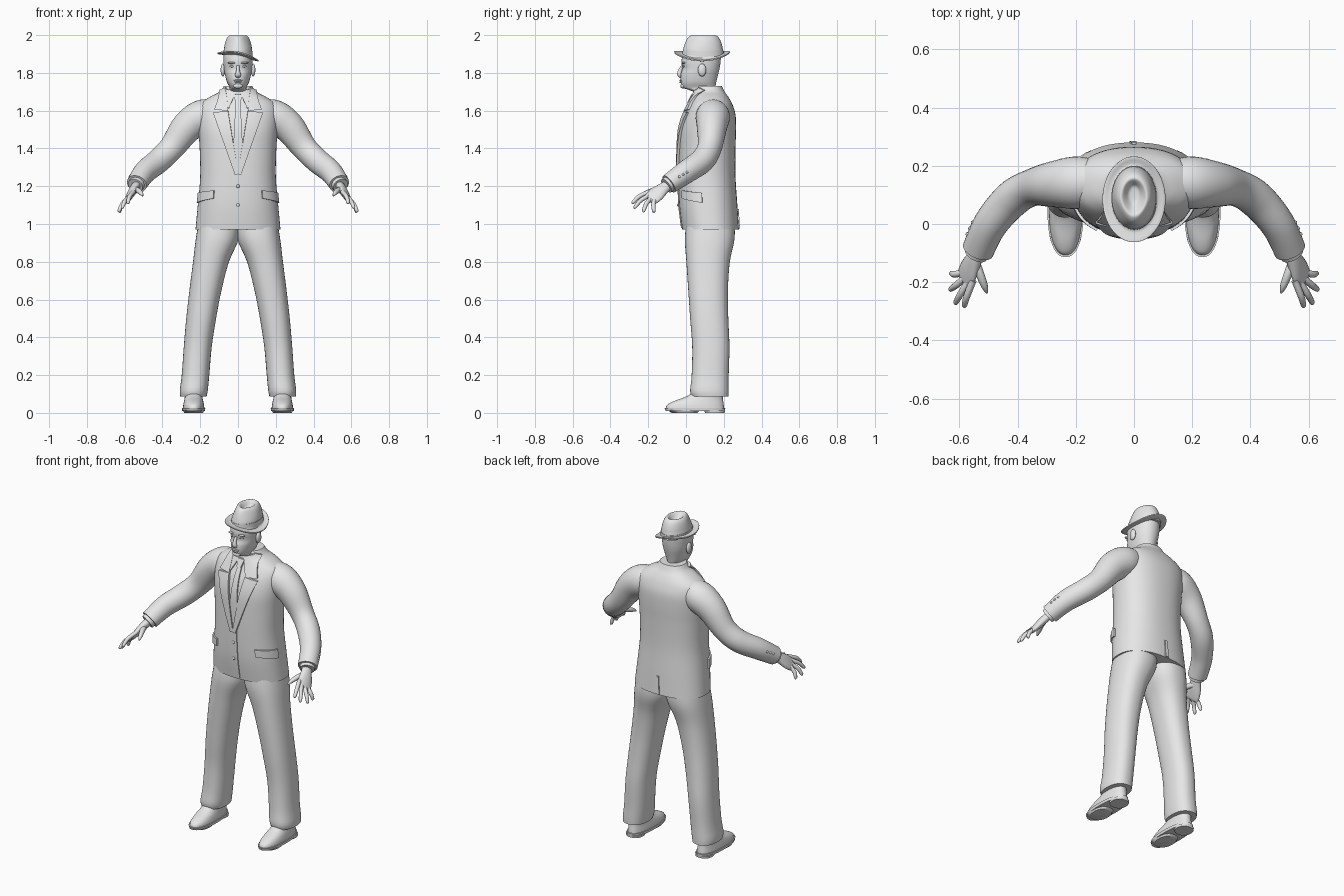
import bpy, bmesh, math
from mathutils import Vector

if "Cube" in bpy.data.objects:
    bpy.data.objects.remove(bpy.data.objects["Cube"])

grey = bpy.data.materials.new("plain_grey")
grey.diffuse_color = (0.8, 0.8, 0.8, 1)
grey.use_nodes = True
grey.node_tree.nodes["Principled BSDF"].inputs["Base Color"].default_value = grey.diffuse_color
P = 2.3   # roundness of the body cross-sections


def finish(name, bm, angle=45):
    bmesh.ops.recalc_face_normals(bm, faces=bm.faces)
    me = bpy.data.meshes.new(name)
    bm.to_mesh(me)
    bm.free()
    ob = bpy.data.objects.new(name, me)
    bpy.context.collection.objects.link(ob)
    me.materials.append(grey)
    bpy.ops.object.select_all(action='DESELECT')
    ob.select_set(True)
    bpy.context.view_layer.objects.active = ob
    bpy.ops.object.shade_smooth_by_angle(angle=math.radians(angle))
    return ob


def spline(rows, steps):
    """Catmull-Rom through rows of numbers."""
    out = []
    for i in range(len(rows) - 1):
        a, b, c, d = (rows[max(0, min(len(rows) - 1, i + k))] for k in (-1, 0, 1, 2))
        for j in range(steps):
            t = j / steps
            out.append([0.5 * (2*q + (r-p)*t + (2*p-5*q+4*r-s)*t*t + (3*q-p-3*r+s)*t**3)
                        for p, q, r, s in zip(a, b, c, d)])
    return out + [list(rows[-1])]


def skin(name, rings, angle=45):
    """Bridge rings of points and cap both ends."""
    bm = bmesh.new()
    vs = [[bm.verts.new(p) for p in r] for r in rings]
    n = len(vs[0])
    for a, b in zip(vs, vs[1:]):
        for i in range(n):
            bm.faces.new((a[i], a[(i+1) % n], b[(i+1) % n], b[i]))
    bm.faces.new(vs[0])
    bm.faces.new(vs[-1])
    return finish(name, bm, angle)


def power(v, e):
    return math.copysign(abs(v) ** e, v)


def loft(name, rows, s=1, steps=4, n=40, p=P, warp=None, angle=45):
    """Horizontal sections: (z, x centre, x radius, y front, y back)."""
    rings = []
    for z, cx, rx, yf, yb in spline(rows, steps):
        ring = []
        for i in range(n):
            t = 2 * math.pi * i / n
            co = Vector((s * (cx + rx * power(math.sin(t), 2/p)),
                         (yf + yb)/2 - (yb - yf)/2 * power(math.cos(t), 2/p), z))
            ring.append(warp(co) if warp else co)
        rings.append(ring)
    return skin(name, rings, angle)


def tube(name, rows, s=1, side=None, steps=4, n=20):
    """Swept sections: (x, y, z, width radius, thickness radius)."""
    pts = spline(rows, steps)
    rings = []
    for i, r in enumerate(pts):
        c = Vector(r[:3])
        t = (Vector(pts[min(i+1, len(pts)-1)][:3]) - Vector(pts[max(i-1, 0)][:3])).normalized()
        v = t.cross(Vector(side) if side else Vector((0, 0, 1))).normalized()
        u = v.cross(t)
        ring = []
        for k in range(n):
            a = 2 * math.pi * k / n
            q = c + u * r[3] * math.cos(a) + v * r[4] * math.sin(a)
            ring.append((q.x * s, q.y, q.z))
        rings.append(ring)
    return skin(name, rings)


def ball(name, loc, size, seg=16):
    bm = bmesh.new()
    bmesh.ops.create_uvsphere(bm, u_segments=seg, v_segments=seg // 2, radius=1)
    for v in bm.verts:
        v.co = Vector(a * b for a, b in zip(v.co, size)) + Vector(loc)
    return finish(name, bm, 80)


# jacket body
TORSO = [(.97, 0, .225, -.02, .28), (1.1, 0, .213, -.036, .272), (1.25, 0, .2, -.04, .262),
         (1.4, 0, .203, -.038, .262), (1.5, 0, .21, -.032, .265), (1.58, 0, .213, -.01, .262),
         (1.635, 0, .2, .018, .245), (1.672, 0, .15, .037, .225), (1.7, 0, .098, .05, .205),
         (1.73, 0, .075, .058, .19)]
loft("jacket_body", TORSO, n=56)
FINE = spline(TORSO, 12)


def on_torso(a, z, off, by_angle):
    """Point floating just off the jacket; a is x, or the angle from the front."""
    i = next((k for k in range(len(FINE) - 2) if FINE[k+1][0] >= z), len(FINE) - 2)
    lo, hi = FINE[i], FINE[i+1]
    f = (z - lo[0]) / (hi[0] - lo[0])
    _, _, rx, yf, yb = (p + (q - p) * f for p, q in zip(lo, hi))
    t = a if by_angle else math.asin(power(max(-1, min(1, a / rx)), P/2))
    ry = (yb - yf) / 2
    sx, cy = power(math.sin(t), 2/P), power(math.cos(t), 2/P)
    nrm = Vector((power(sx, P-1) / rx, -power(cy, P-1) / ry, 0)).normalized()
    return Vector((rx * sx, (yf + yb)/2 - ry * cy, z)) + nrm * off


def patch(name, quad, s=1, off=.008, by_angle=False, n=10):
    """Cloth plate following the jacket between four (x or angle, z) corners."""
    a, b, c, d = (Vector(q) for q in quad)
    bm = bmesh.new()
    grids = []
    for o in (off, -.012):
        g = []
        for i in range(n + 1):
            row = []
            for j in range(n + 1):
                q = a.lerp(b, j/n).lerp(d.lerp(c, j/n), i/n)
                co = on_torso(q.x, q.y, o, by_angle)
                row.append(bm.verts.new((co.x * s, co.y, co.z)))
            g.append(row)
        grids.append(g)
    for g in grids:
        for i in range(n):
            for j in range(n):
                bm.faces.new((g[i][j], g[i][j+1], g[i+1][j+1], g[i+1][j]))
    f, k = grids
    edge = [(0, j) for j in range(n)] + [(i, n) for i in range(n)] \
        + [(n, j) for j in range(n, 0, -1)] + [(i, 0) for i in range(n, 0, -1)]
    for (i, j), (u, v) in zip(edge, edge[1:] + edge[:1]):
        bm.faces.new((f[i][j], f[u][v], k[u][v], k[i][j]))
    return finish(name, bm, 35)


# tie, front overlap, back vent and buttons
patch("tie_knot", [(-.022, 1.685), (.022, 1.685), (.013, 1.64), (-.013, 1.64)], off=.016)
patch("tie_blade", [(-.013, 1.64), (.013, 1.64), (.024, 1.42), (-.024, 1.42)], off=.008)
patch("tie_lower", [(-.024, 1.42), (.024, 1.42), (.012, 1.28), (-.012, 1.28)], off=.006)
patch("jacket_overlap", [(-.015, 1.27), (.02, 1.27), (.03, .98), (-.012, .98)], off=.005)
patch("back_vent", [(3.12, 1.08), (3.16, 1.08), (3.19, .975), (3.12, .975)], off=.006, by_angle=True)
for z in (1.1, 1.2):
    ball("jacket_button", on_torso(0, z, .006, False), (.009, .005, .009), 12)

# neck and head
loft("head", [(1.64, 0, .058, .055, .165), (1.69, 0, .056, .05, .155), (1.71, 0, .048, .015, .152),
              (1.722, 0, .044, -.018, .155), (1.75, 0, .058, -.028, .16), (1.79, 0, .069, -.028, .17),
              (1.82, 0, .074, -.02, .177), (1.86, 0, .077, -.024, .183), (1.9, 0, .075, -.015, .183),
              (1.94, 0, .06, .01, .16)], p=2.1)
tube("nose", [(0, -.02, 1.838, .006, .008), (0, -.032, 1.81, .011, .01),
              (0, -.035, 1.79, .011, .016), (0, -.026, 1.778, .006, .012)], side=(0, 1, 0), n=12)
ball("upper_lip", (0, -.027, 1.76), (.024, .009, .005))
ball("lower_lip", (0, -.026, 1.751), (.02, .009, .006))
ball("chin", (0, -.016, 1.731), (.026, .014, .014))
loft("shirt_collar", [(1.66, 0, .075, .035, .185), (1.7, 0, .068, .038, .172), (1.715, 0, .064, .038, .166)])

# fedora: underside, brim edge, crown and pinched dent
def hat_bend(co):
    w = max(0, min(1, (1.925 - co.z) / .03))
    d = co.y - .085
    co.z += w * (-.18 * co.x + 1.2 * d * d)
    if co.z > 1.93 and d < 0:
        co.x *= 1 + 3.0 * d * min(1, (co.z - 1.93) / .05)
    return co


loft("hat", [(1.882, 0, .07, -.01, .185), (1.88, 0, .104, -.056, .226), (1.884, 0, .108, -.062, .232),
             (1.889, 0, .105, -.058, .228), (1.891, 0, .078, -.02, .2), (1.915, 0, .076, -.017, .197),
             (1.95, 0, .07, -.008, .19), (1.98, 0, .061, .005, .178), (1.995, 0, .05, .02, .165),
             (1.997, 0, .041, .032, .154), (1.985, 0, .03, .05, .142), (1.97, 0, .018, .07, .13),
             (1.967, 0, .004, .09, .11)], p=2, steps=3, n=48, warp=hat_bend, angle=60)
loft("hat_band", [(1.888, 0, .078, -.021, .201), (1.917, 0, .0775, -.019, .199)], p=2, n=48)

for s, tag in ((1, "left_"), (-1, "right_")):
    # face sides
    ball(tag + "ear", (s * .08, .085, 1.815), (.012, .022, .034))
    ball(tag + "eye", (s * .03, -.011, 1.835), (.014, .007, .006))
    ball(tag + "brow", (s * .031, -.013, 1.853), (.024, .012, .006))

    # collar, lapel and pocket flap
    patch(tag + "shirt_point", [(.008, 1.7), (.06, 1.715), (.055, 1.62), (.05, 1.61)], s, .012)
    patch(tag + "coat_collar", [(.06, 1.722), (.085, 1.71), (.122, 1.605), (.052, 1.6)], s, .014)
    patch(tag + "lapel", [(.052, 1.6), (.128, 1.59), (.016, 1.26), (-.002, 1.265)], s, .013)
    patch(tag + "pocket_flap", [(.6, 1.178), (1.42, 1.165), (1.42, 1.112), (.6, 1.135)], s, .009, True)

    # sleeve and shirt cuff
    tube(tag + "sleeve", [(.11, .145, 1.59, .07, .07), (.19, .142, 1.568, .09, .09),
                          (.27, .137, 1.512, .084, .08), (.35, .125, 1.405, .068, .064),
                          (.42, .085, 1.335, .065, .064), (.493, 0, 1.275, .061, .059),
                          (.536, -.09, 1.212, .053, .055)], s, n=32, steps=6)
    tube(tag + "cuff", [(.525, -.07, 1.226, .044, .044), (.543, -.104, 1.202, .042, .042)], s)
    for k in range(3):
        ball(tag + "sleeve_button", (s * (.572 - .009*k), -.035 + .02*k, 1.25 + .012*k), (.007, .007, .007), 8)

    # hand
    wide = (.5, .6, -.63)
    tube(tag + "palm", [(.532, -.085, 1.213, .027, .022), (.548, -.118, 1.19, .033, .023),
                        (.566, -.155, 1.16, .044, .02), (.58, -.188, 1.135, .045, .014),
                        (.584, -.198, 1.128, .036, .008)], s, side=wide)
    tips = [((.56, -.215, 1.157), (.585, -.287, 1.11)), ((.574, -.207, 1.14), (.616, -.276, 1.085)),
            ((.587, -.19, 1.125), (.634, -.228, 1.065)), ((.598, -.168, 1.113), (.63, -.17, 1.062))]
    for (a, b), label in zip(tips, ("index", "middle", "ring", "little")):
        a, b = Vector(a), Vector(b)
        a -= (b - a) * .3
        m = a.lerp(b, .55) + Vector((.004, -.004, .008))
        tube(tag + label + "_finger", [(*a, .012, .012), (*m, .0115, .0115),
                                       (*a.lerp(b, .92), .009, .009), (*b, .003, .003)], s, n=12)
    tube(tag + "thumb", [(.55, -.125, 1.18, .02, .018), (.53, -.17, 1.178, .015, .015),
                         (.514, -.212, 1.164, .012, .012), (.505, -.237, 1.15, .004, .004)], s, n=12)

    # trouser leg
    loft(tag + "trouser_leg", [(.088, .236, .07, .03, .225), (.12, .234, .074, .022, .226),
                               (.2, .225, .073, .03, .226), (.35, .213, .074, .033, .23),
                               (.5, .195, .079, .022, .224), (.65, .172, .085, .012, .222),
                               (.8, .143, .095, .002, .232), (.93, .108, .114, -.006, .258),
                               (1.05, .1, .1, .01, .25)], s)

    # shoe
    loft(tag + "shoe", [(.022, .235, .057, -.108, .202), (.042, .235, .055, -.1, .2),
                        (.062, .235, .051, -.065, .197), (.082, .235, .047, -.01, .195),
                        (.105, .235, .046, .03, .195), (.15, .235, .044, .06, .185)], s)
    loft(tag + "sole", [(.01, .235, .06, -.108, .206), (.026, .235, .062, -.114, .208)], s, steps=1)
    loft(tag + "heel", [(0, .235, .05, .1, .204), (.014, .235, .052, .098, .206)], s, steps=1)
    loft(tag + "tread", [(0, .235, .05, -.075, .06), (.014, .235, .057, -.1, .075)], s, steps=1)
